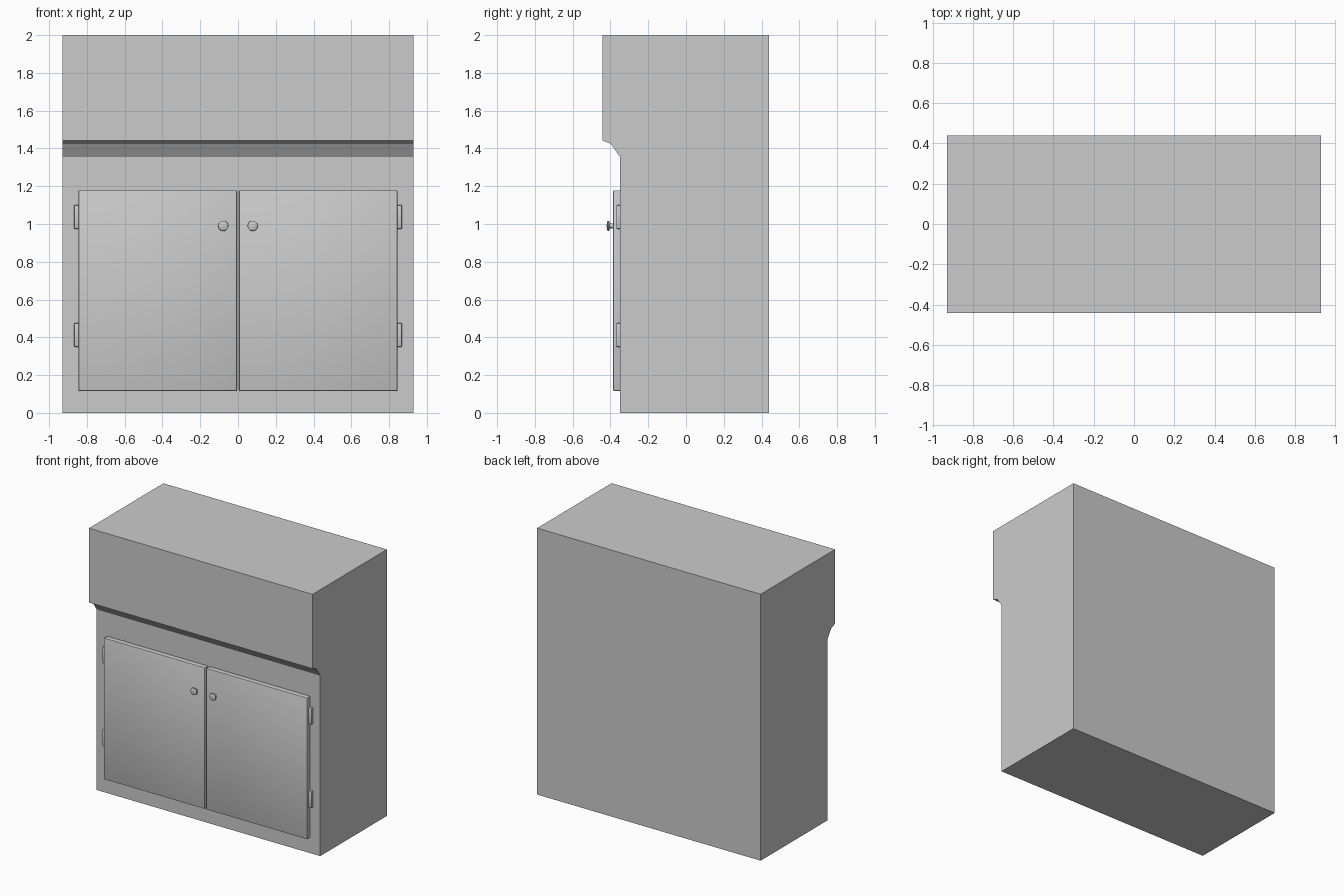
import bpy, bmesh
from mathutils import Matrix, Vector

if "Cube" in bpy.data.objects:
    bpy.data.objects.remove(bpy.data.objects["Cube"])

FRONT = -0.35   # front plane of the lower cabinet


def finish(bm, name, smooth=False):
    bmesh.ops.recalc_face_normals(bm, faces=bm.faces)
    mesh = bpy.data.meshes.new(name)
    bm.to_mesh(mesh)
    bm.free()
    ob = bpy.data.objects.new(name, mesh)
    bpy.context.collection.objects.link(ob)
    if smooth:
        bpy.ops.object.select_all(action='DESELECT')
        ob.select_set(True)
        bpy.context.view_layer.objects.active = ob
        bpy.ops.object.shade_smooth_by_angle()
    return ob


def box(name, x, y, z, bevel):
    """Bevelled box from (min, max) ranges."""
    bm = bmesh.new()
    bmesh.ops.create_cube(bm, size=1)
    for v in bm.verts:
        v.co = Vector([a + (b - a) * (c + 0.5) for (a, b), c in zip((x, y, z), v.co)])
    bmesh.ops.bevel(bm, geom=bm.edges[:], offset=bevel, segments=2,
                    profile=0.5, affect='EDGES')
    return finish(bm, name, True)


def knob(name, x, z):
    """Stem, flared neck and round head, spun about the y axis."""
    profile = [(0, -0.375), (0.014, -0.375), (0.013, -0.404), (0.024, -0.405),
               (0.027, -0.409), (0.026, -0.415), (0.018, -0.419), (0, -0.42)]
    bm = bmesh.new()
    vs = [bm.verts.new((r, y, 0)) for r, y in profile]
    es = [bm.edges.new(p) for p in zip(vs, vs[1:])]
    bmesh.ops.spin(bm, geom=vs + es, cent=(0, 0, 0), axis=(0, 1, 0),
                   angle=6.283185307, steps=20)
    bmesh.ops.remove_doubles(bm, verts=bm.verts[:], dist=0.0005)
    bmesh.ops.transform(bm, matrix=Matrix.Translation((x, 0, z)), verts=bm.verts[:])
    return finish(bm, name, True)


# Cabinet body: side profile with the overhanging upper part, extruded along x
side = [(0.44, 0), (FRONT, 0), (FRONT, 1.355), (-0.397, 1.424),
        (-0.442, 1.442), (-0.442, 2), (0.44, 2)]
bm = bmesh.new()
face = bm.faces.new([bm.verts.new((-0.928, y, z)) for y, z in side])
ext = bmesh.ops.extrude_face_region(bm, geom=[face], use_keep_orig=True)
bmesh.ops.translate(bm, vec=(1.856, 0, 0),
                    verts=[g for g in ext['geom'] if isinstance(g, bmesh.types.BMVert)])
finish(bm, "cabinet_body")

# Doors, knobs and hinges on each side
for s, label in ((-1, "left"), (1, "right")):
    box(f"{label}_door", sorted((s * 0.006, s * 0.844)), (-0.386, FRONT + 0.006),
        (0.116, 1.178), 0.006)
    knob(f"{label}_knob", s * 0.078, 0.99)
    for z, pos in ((1.037, "upper"), (0.412, "lower")):
        box(f"{label}_{pos}_hinge", sorted((s * 0.836, s * 0.868)),
            (-0.368, FRONT + 0.006), (z - 0.063, z + 0.063), 0.004)
